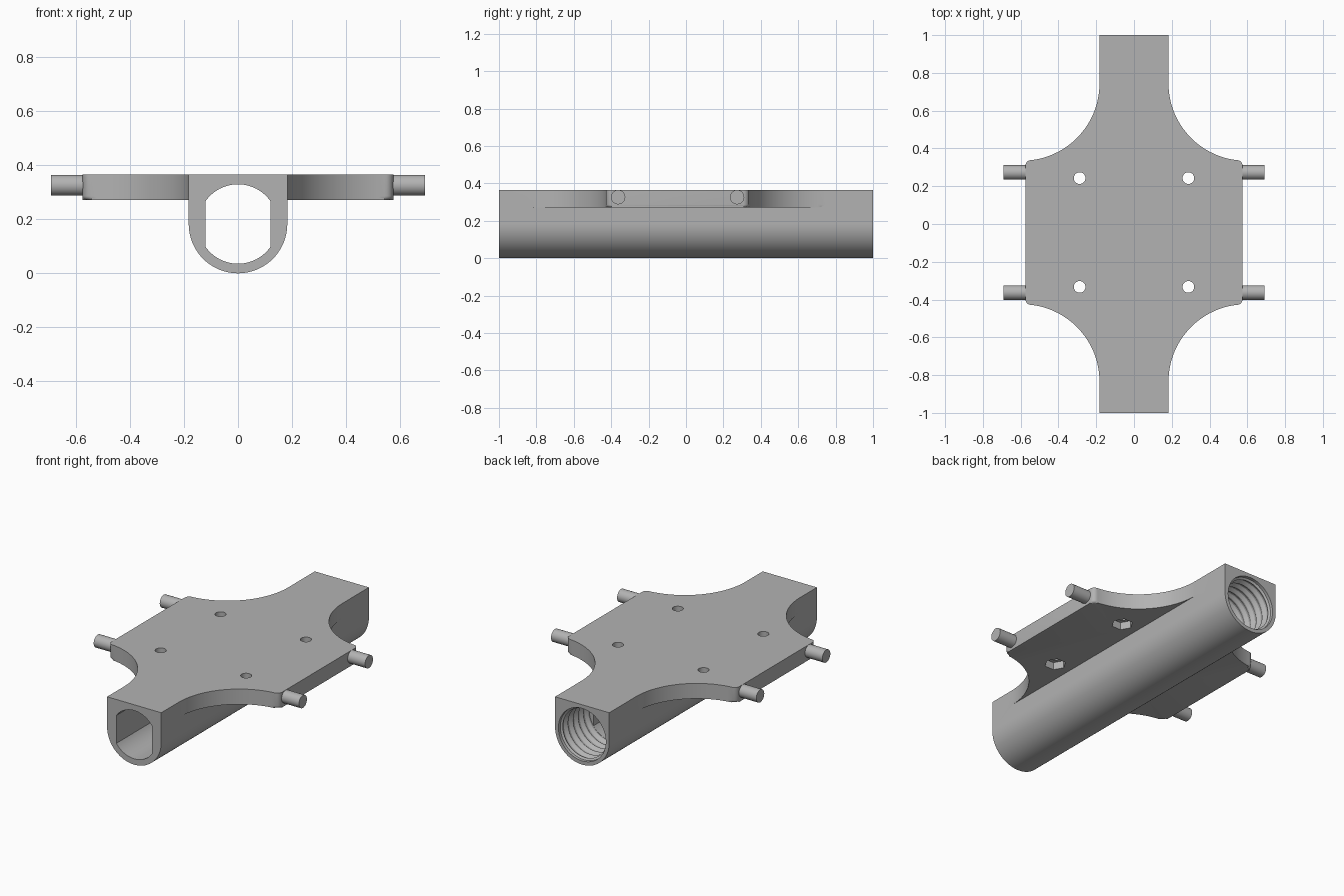
import bpy, bmesh
from math import sin, cos, pi, radians, sqrt, asin

if "Cube" in bpy.data.objects:
    bpy.data.objects.remove(bpy.data.objects["Cube"], do_unlink=True)

TOP = 0.365        # top face height
HALF = TOP / 2     # tube half width and axis height
MID = -0.045       # plate centre in y
BORE = 0.147
PLATE_LOW = 0.272

grey = bpy.data.materials.new("plain grey")
grey.diffuse_color = (0.45, 0.45, 0.45, 1)
grey.use_nodes = True
grey.node_tree.nodes["Principled BSDF"].inputs["Base Color"].default_value = (0.45, 0.45, 0.45, 1)


def arc(cx, cy, r, a0, a1, n):
    return [(cx + r * cos(radians(a0 + (a1 - a0) * i / n)),
             cy + r * sin(radians(a0 + (a1 - a0) * i / n))) for i in range(n + 1)]


def circle(cx, cy, r, n):
    return arc(cx, cy, r, 0, 360, n)[:-1]


def to_object(name, bm):
    bmesh.ops.recalc_face_normals(bm, faces=bm.faces)
    mesh = bpy.data.meshes.new(name)
    bm.to_mesh(mesh)
    bm.free()
    mesh.materials.append(grey)
    ob = bpy.data.objects.new(name, mesh)
    bpy.context.collection.objects.link(ob)
    return ob


def loft(name, loops, bevel_low=0):
    """Skin a stack of equal-length 3D loops and cap both ends."""
    bm = bmesh.new()
    rings = [[bm.verts.new(p) for p in loop] for loop in loops]
    for a, b in zip(rings, rings[1:]):
        for i in range(len(a)):
            j = (i + 1) % len(a)
            bm.faces.new((a[i], a[j], b[j], b[i]))
    low = bm.faces.new(rings[0])
    bm.faces.new(rings[-1])
    if bevel_low:
        bmesh.ops.bevel(bm, geom=list(low.edges), offset=bevel_low,
                        segments=4, profile=0.5, affect='EDGES')
    return to_object(name, bm)


def prism(name, pts, axis, a, b, bevel_low=0):
    place = {'X': lambda u, v, t: (t, u, v),
             'Y': lambda u, v, t: (u, t, v),
             'Z': lambda u, v, t: (u, v, t)}[axis]
    return loft(name, [[place(u, v, t) for u, v in pts] for t in (a, b)], bevel_low)


def boolean(target, tool, operation):
    mod = target.modifiers.new(operation, 'BOOLEAN')
    mod.operation, mod.object, mod.solver = operation, tool, 'EXACT'
    bpy.context.view_layer.objects.active = target
    bpy.ops.object.modifier_apply(modifier=mod.name)
    bpy.data.objects.remove(tool, do_unlink=True)


def smooth(ob):
    bpy.ops.object.select_all(action='DESELECT')
    ob.select_set(True)
    bpy.context.view_layer.objects.active = ob
    bpy.ops.object.shade_smooth_by_angle(angle=radians(30))


# Tube body: flat top, round belly
profile = [(HALF, TOP), (-HALF, TOP)] + arc(0, HALF, HALF, 180, 360, 48)
body = prism("tube_body", profile, 'Y', -1, 1)

# Plate with concave corners flowing into the tube
quarter = [(0.15, 0.79)] + arc(HALF + 0.41, 0.79, 0.41, 180, 263, 28)
quarter += arc(0.545, 0.353, 0.03, 80, 0, 6)
right = quarter + [(x, -y) for x, y in reversed(quarter)]
outline = right + [(-x, y) for x, y in reversed([(x, y) for x, y in right])]
outline = [(x, y + MID) for x, y in outline]
plate = prism("plate", outline, 'Z', PLATE_LOW, TOP, 0.014)
boolean(body, plate, 'UNION')
body.name = "plate_and_tube"

# Bore with two flat sides
flat = 0.12
half_angle = 90 - math_deg if (math_deg := asin(flat / BORE) * 180 / pi) else 0
bore = (arc(0, HALF, BORE, half_angle, 180 - half_angle, 28)
        + arc(0, HALF, BORE, 180 + half_angle, 360 - half_angle, 28))
boolean(body, prism("bore_cutter", bore, 'Y', -1.1, 0.76), 'DIFFERENCE')

# Threaded rear socket, cut as a stack of V grooves
inner, outer, pitch = 0.148, 0.16, 0.05
steps = [(0.72, inner)]
for k in range(5):
    y = 0.73 + k * pitch
    steps += [(y, inner), (y + 0.018, outer), (y + 0.026, outer), (y + 0.044, inner)]
steps += [(0.982, outer), (1.1, outer)]
thread = loft("thread_cutter", [[(x, y, z) for x, z in circle(0, HALF, r, 48)] for y, r in steps])
boolean(body, thread, 'DIFFERENCE')

# Four screw holes with hexagonal nut pockets underneath
for sx in (-1, 1):
    for sy in (-1, 1):
        x, y = sx * 0.288, MID + sy * 0.288
        boolean(body, prism("hole_cutter", circle(x, y, 0.031, 24), 'Z', 0.2, 0.5), 'DIFFERENCE')
        boolean(body, prism("nut_cutter", circle(x, y, 0.06, 6), 'Z', 0.2, PLATE_LOW + 0.045), 'DIFFERENCE')
smooth(body)

# Side pegs
for side, sx in (("left", 1), ("right", -1)):
    for end, sy in (("front", -1), ("back", 1)):
        pts = circle(MID + sy * 0.318, TOP - 0.039, 0.0385, 32)
        smooth(prism(f"{end}_{side}_peg", pts, 'X', sx * 0.56, sx * 0.692))
